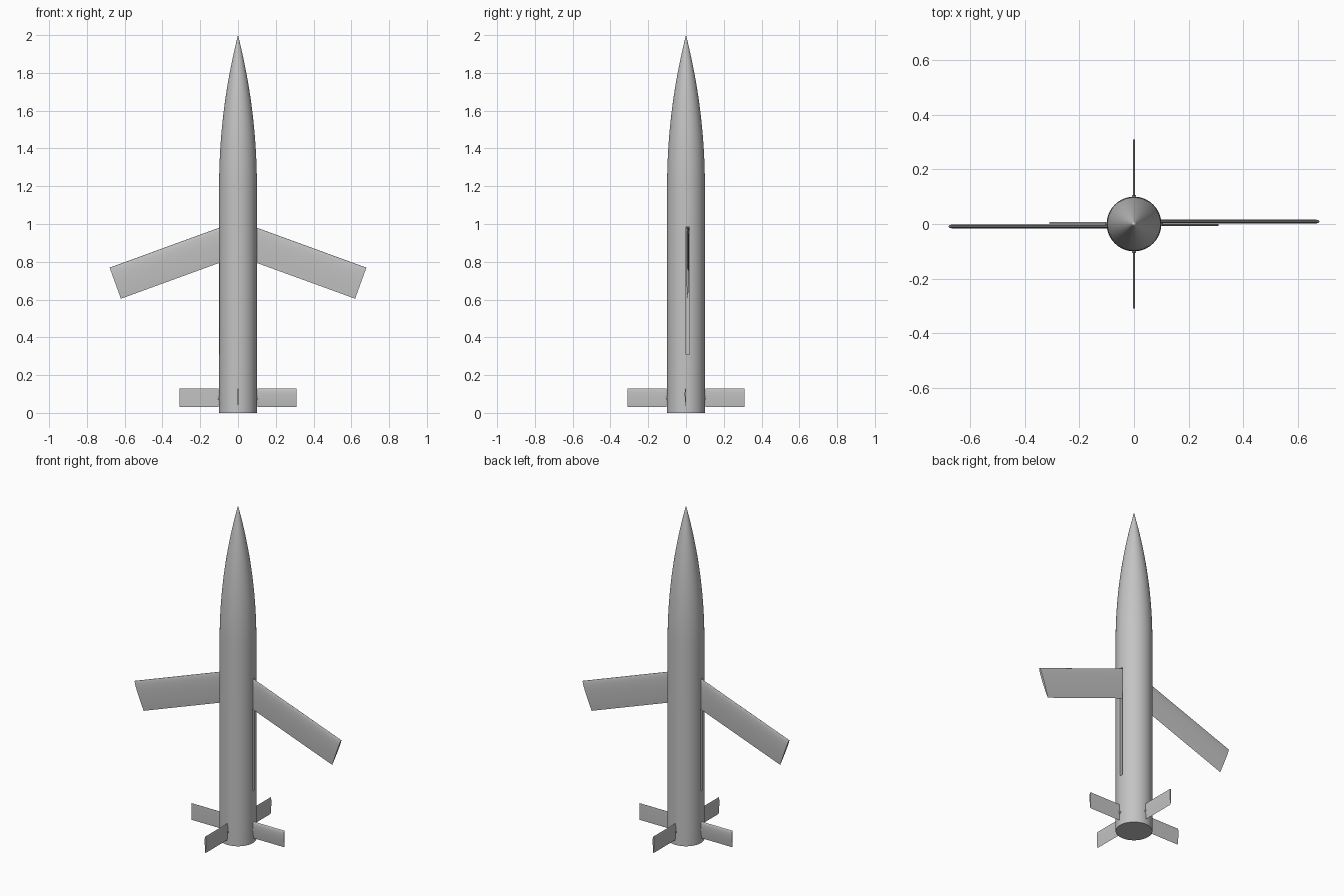
import bpy
import bmesh
from math import sqrt, pi, radians
from mathutils import Matrix

cube = bpy.data.objects.get("Cube")
if cube:
    bpy.data.objects.remove(cube, do_unlink=True)

RADIUS = 0.1
NOSE_BASE, HEIGHT = 1.2, 2.0

grey = bpy.data.materials.new("plain grey")
grey.use_nodes = True
colour = (0.55, 0.55, 0.55, 1)
grey.diffuse_color = colour
grey.node_tree.nodes["Principled BSDF"].inputs["Base Color"].default_value = colour


def finish(name, bm):
    """Turn a bmesh into a named grey object."""
    bmesh.ops.recalc_face_normals(bm, faces=bm.faces)
    mesh = bpy.data.meshes.new(name)
    bm.to_mesh(mesh)
    bm.free()
    mesh.materials.append(grey)
    obj = bpy.data.objects.new(name, mesh)
    bpy.context.collection.objects.link(obj)
    return obj


def select(obj):
    bpy.ops.object.select_all(action='DESELECT')
    obj.select_set(True)
    bpy.context.view_layer.objects.active = obj


def smooth(obj):
    select(obj)
    bpy.ops.object.shade_smooth_by_angle(angle=radians(30))


def box(name, low, high):
    bm = bmesh.new()
    bmesh.ops.create_cube(bm, size=1)
    for v in bm.verts:
        v.co = [(a + b) / 2 + c * (b - a) for a, b, c in zip(low, high, v.co)]
    return finish(name, bm)


def airfoil(chord, thick, front, back, steps=14):
    """Section outline; front and back scale the bulge towards -y and +y."""
    def half(s):
        return 5 * thick * (0.2969 * sqrt(s) - 0.126 * s - 0.3516 * s**2
                            + 0.2843 * s**3 - 0.1 * s**4)
    stations = [(i / steps) ** 2 for i in range(steps + 1)]
    near = [(-half(s) * front, -s * chord) for s in stations]
    far = [(half(s) * back, -s * chord) for s in stations[1:-1]]
    return near + far[::-1]


def blade(name, outline, start, end, matrix):
    """Extrude a section along x, then place it."""
    bm = bmesh.new()
    face = bm.faces.new([bm.verts.new((start, y, z)) for y, z in outline])
    tip = bmesh.ops.extrude_face_region(bm, geom=[face])
    for v in tip["geom"]:
        if isinstance(v, bmesh.types.BMVert):
            v.co.x = end
    bmesh.ops.transform(bm, matrix=matrix, verts=bm.verts)
    smooth(finish(name, bm))


# Body: cylinder with a tangent ogive nose, spun about z
length = HEIGHT - NOSE_BASE
arc = (RADIUS**2 + length**2) / (2 * RADIUS)
profile = [(0, 0), (RADIUS, 0)]
for i in range(24):
    h = length * i / 24
    profile.append((sqrt(arc**2 - h**2) + RADIUS - arc, NOSE_BASE + h))
profile.append((0, HEIGHT))
bm = bmesh.new()
verts = [bm.verts.new((r, 0, z)) for r, z in profile]
edges = [bm.edges.new(pair) for pair in zip(verts, verts[1:])]
bmesh.ops.spin(bm, geom=verts + edges, axis=(0, 0, 1), cent=(0, 0, 0),
               angle=2 * pi, steps=72, use_merge=True)
bmesh.ops.remove_doubles(bm, verts=bm.verts, dist=0.00005)
body = finish("body", bm)

# Wing storage slots, one on each side
for side in (1, -1):
    ys = sorted((0, side * 0.018))
    xs = sorted((side * 0.05, side * 0.15))
    cutter = box("slot_cutter", (xs[0], ys[0], 0.31), (xs[1], ys[1], 0.985))
    cutter.hide_render = True
    select(body)
    cut = body.modifiers.new("slot", 'BOOLEAN')
    cut.operation = 'DIFFERENCE'
    cut.solver = 'EXACT'
    cut.object = cutter
    bpy.ops.object.modifier_apply(modifier=cut.name)
    bpy.data.objects.remove(cutter, do_unlink=True)
smooth(body)

# Swept wings, offset so that they fold past each other
wing_section = airfoil(0.175, 0.014, 1, 1)
sweep = Matrix.Translation((RADIUS, 0.009, 0.98)) @ Matrix.Rotation(radians(20), 4, 'Y')
for name, turn in (("left_wing", 0), ("right_wing", pi)):
    blade(name, wing_section, -0.06, 0.617, Matrix.Rotation(turn, 4, 'Z') @ sweep)

# Four tail fins, each on a short pivot pin
side_section = airfoil(0.1, 0.014, 1, 0.1)
centre_section = airfoil(0.1, 0.009, 1, 1)
for i, name in enumerate(("left", "back", "right", "front")):
    turn = Matrix.Rotation(i * pi / 2, 4, 'Z')
    section = centre_section if i % 2 else side_section
    blade(name + "_tail_fin", section, 0.103, 0.31,
          turn @ Matrix.Translation((0, 0, 0.13)))
    bm = bmesh.new()
    bmesh.ops.create_cone(bm, cap_ends=True, segments=16, radius1=0.008,
                          radius2=0.008, depth=0.02,
                          matrix=turn @ Matrix.Translation((0.097, 0, 0.08))
                          @ Matrix.Rotation(pi / 2, 4, 'Y'))
    smooth(finish(name + "_fin_pin", bm))
